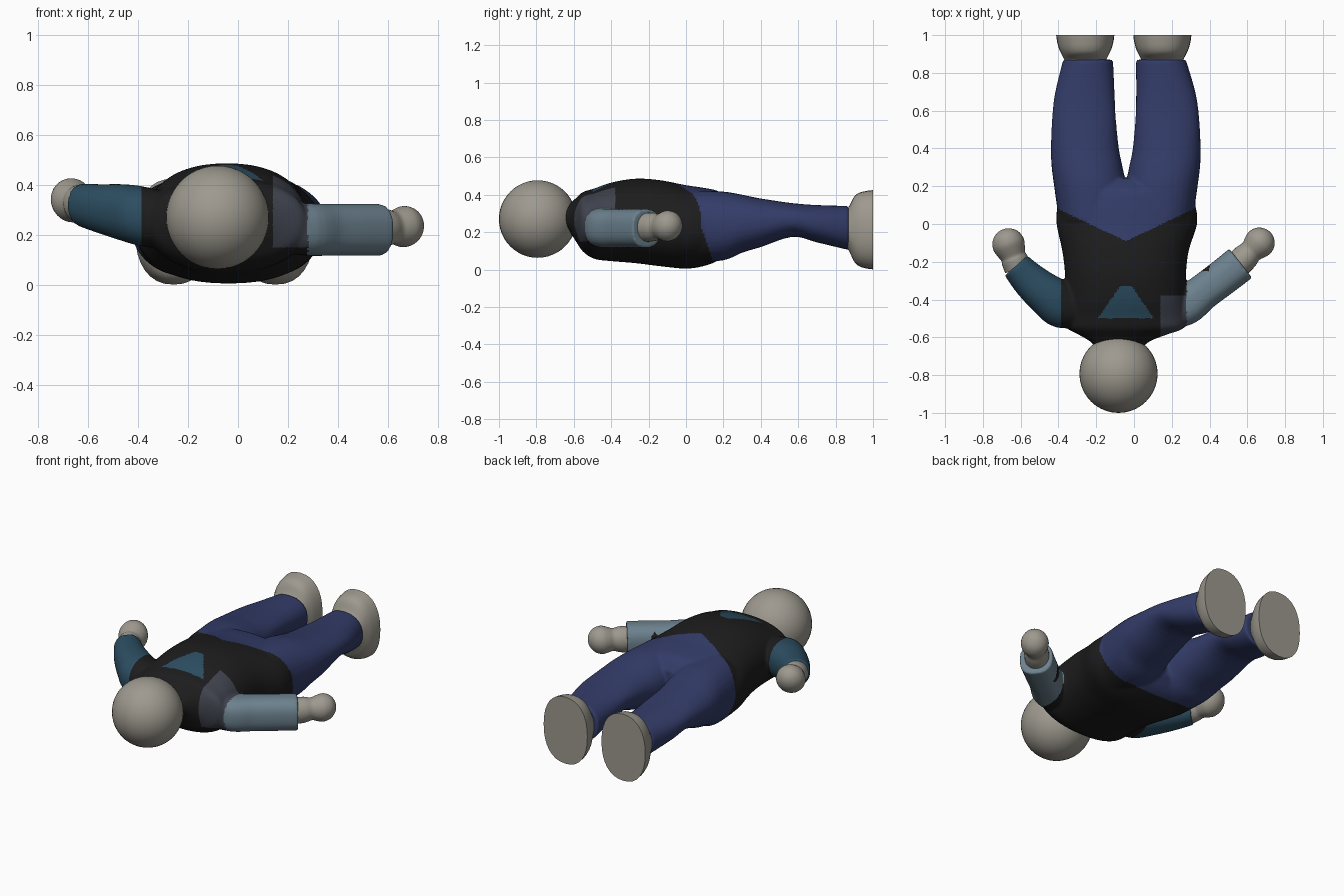
import bpy, math
from mathutils import Vector

if "Cube" in bpy.data.objects:
    bpy.data.objects.remove(bpy.data.objects["Cube"])

def material(name, r, g, b):
    m = bpy.data.materials.new(name)
    m.diffuse_color = (r, g, b, 1)
    m.use_nodes = True
    m.node_tree.nodes["Principled BSDF"].inputs["Base Color"].default_value = m.diffuse_color
    return m

SKIN = material("warm_grey", .34, .32, .275)
JACKET = material("black_cloth", .012, .012, .013)
TROUSERS = material("navy_cloth", .033, .045, .14)
TEAL = material("teal_cloth", .025, .075, .12)
PALE = material("pale_blue_cloth", .15, .22, .27)
SHADE = material("slate_cloth", .05, .055, .075)

def smooth(ob, angle=50):
    bpy.ops.object.select_all(action='DESELECT')
    ob.select_set(True)
    bpy.context.view_layer.objects.active = ob
    bpy.ops.object.shade_smooth_by_angle(angle=math.radians(angle))

def spline(rows, steps):
    """Catmull-Rom interpolation of section rows."""
    out = []
    for i in range(len(rows) - 1):
        p0, p1, p2, p3 = rows[max(i - 1, 0)], rows[i], rows[i + 1], rows[min(i + 2, len(rows) - 1)]
        for k in range(steps):
            t = k / steps
            out.append([.5 * (2 * b + (c - a) * t + (2 * a - 5 * b + 4 * c - d) * t * t
                              + (3 * b - a - 3 * c + d) * t ** 3)
                        for a, b, c, d in zip(p0, p1, p2, p3)])
    return out + [list(rows[-1])]

def loft(name, rows, mat=None, power=2.0, n=32, steps=4, turn=True):
    """Rows are x, y, z, half width, half height; rings follow the path or stay square to y."""
    rows = spline(rows, steps)
    verts, faces = [], []
    for i, (x, y, z, w, h) in enumerate(rows):
        a, b = rows[max(i - 1, 0)], rows[min(i + 1, len(rows) - 1)]
        side = Vector((b[1] - a[1], a[0] - b[0], 0)).normalized() if turn else Vector((1, 0, 0))
        for k in range(n):
            t = 2 * math.pi * k / n
            c, s = math.cos(t), math.sin(t)
            u = math.copysign(abs(c) ** (2 / power), c) * w
            v = math.copysign(abs(s) ** (2 / power), s) * h
            verts.append(Vector((x, y, z + v)) + side * u)
    for i in range(len(rows) - 1):
        for k in range(n):
            p, q = i * n + k, i * n + (k + 1) % n
            faces.append((p, q, q + n, p + n))
    faces.append(tuple(range(n))[::-1])
    faces.append(tuple(range((len(rows) - 1) * n, len(rows) * n)))
    me = bpy.data.meshes.new(name)
    me.from_pydata(verts, [], faces)
    ob = bpy.data.objects.new(name, me)
    bpy.context.collection.objects.link(ob)
    if mat:
        me.materials.append(mat)
    # consistent outward normals
    bpy.context.view_layer.objects.active = ob
    bpy.ops.object.select_all(action='DESELECT')
    ob.select_set(True)
    bpy.ops.object.mode_set(mode='EDIT')
    bpy.ops.mesh.select_all(action='SELECT')
    bpy.ops.mesh.normals_make_consistent(inside=False)
    bpy.ops.object.mode_set(mode='OBJECT')
    smooth(ob)
    return ob

MID = -.043  # body centre line

# torso and hips
torso = loft("clothed_body", [
    (-.08, -.66, .275, .12, .065), (-.075, -.62, .275, .16, .08), (-.06, -.585, .265, .235, .12),
    (-.045, -.55, .255, .31, .16),
    (-.045, -.49, .245, .322, .188), (-.045, -.40, .255, .318, .21), (-.045, -.27, .26, .32, .226),
    (-.045, -.14, .248, .335, .23), (-.038, 0, .228, .372, .223), (-.04, .10, .228, .365, .208),
    (-.045, .18, .235, .34, .18), (-.045, .24, .24, .22, .11)], power=2.25, n=48, turn=False)

# legs, mirrored about the centre line; the right ankle sits slightly further in
LEG = [(.175, .02, .23, .18, .195), (.19, .2, .233, .19, .184), (.205, .3, .245, .188, .155),
       (.217, .4, .25, .18, .13), (.222, .57, .265, .168, .09), (.217, .7, .245, .157, .10),
       (.2, .87, .222, .132, .118)]
parts = [loft("leg", [(MID + s * x - .025 * (s > 0) * y ** 4, y, z, w, h) for x, y, z, w, h in LEG],
              power=2.2, turn=False) for s in (-1, 1)]

# sleeves
parts.append(loft("left_sleeve", [
    (-.24, -.45, .25, .08, .11), (-.37, -.43, .272, .125, .12), (-.46, -.375, .29, .112, .113),
    (-.55, -.30, .305, .096, .098), (-.625, -.22, .32, .08, .086)], power=2.2))
parts.append(loft("right_sleeve", [
    (.17, -.48, .23, .08, .10), (.27, -.435, .222, .103, .105), (.36, -.365, .22, .096, .104),
    (.46, -.29, .22, .096, .104), (.565, -.208, .22, .098, .104)], power=2.5))

# fuse torso, legs and sleeves into one continuous surface
bpy.ops.object.select_all(action='DESELECT')
for ob in [torso] + parts:
    ob.select_set(True)
bpy.context.view_layer.objects.active = torso
bpy.ops.object.join()
torso.modifiers.clear()
rm = torso.modifiers.new("fuse", 'REMESH')
rm.mode = 'VOXEL'
rm.voxel_size = .0085
sm = torso.modifiers.new("soften", 'SMOOTH')
sm.iterations = 8
dg = bpy.context.evaluated_depsgraph_get()
torso.data = bpy.data.meshes.new_from_object(torso.evaluated_get(dg))
torso.modifiers.clear()
torso.data.materials.clear()
for m in (JACKET, TROUSERS, TEAL, SHADE, PALE):
    torso.data.materials.append(m)

# cloth colours: sleeves, trousers, open collar patch, slate shoulder
for p in torso.data.polygons:
    x, y, z = p.center
    dx = abs(x - MID)
    waist = .08 - .17 * max(0, 1 - dx / .36) if z > .23 else .08 + .35 * (.23 - z)
    p.material_index = 0
    if x < -.385 and y < -.15:
        p.material_index = 2
    elif x > .4 and y < -.1 or x > .28 and y < -.25:
        p.material_index = 4
    elif y > waist:
        p.material_index = 1
    elif z > .28 and -.50 < y < -.33 and dx < .03 + .7 * (-.33 - y):
        p.material_index = 2
    elif x > .14 and y < -.38 and z > .15:
        p.material_index = 3
smooth(torso, 60)

# head
bpy.ops.mesh.primitive_uv_sphere_add(segments=40, ring_count=24, radius=.207, location=(-.082, -.793, .27))
head = bpy.context.object
head.name = "head"
head.data.materials.append(SKIN)
smooth(head)

# mitten hands: palm stub swelling into a ball
def hand(name, start, ball, r):
    a, b = Vector(start), Vector(ball)
    d = (b - a).normalized()
    rows = [(*a, .071, .078), (*a.lerp(b, .35), .071, .076), (*(b - d * r * .8), r * .78, r * .82)]
    for ang in (-25, 0, 25, 45, 65, 80, 88):
        t = math.radians(ang)
        c = b + d * r * math.sin(t)
        rows.append((*c, r * math.cos(t), r * 1.02 * math.cos(t)))
    loft(name, rows, SKIN, steps=3)

hand("left_hand", (-.615, -.235, .317), (-.664, -.108, .338), .086)
hand("right_hand", (.55, -.215, .225), (.664, -.1, .233), .081)

# feet with flat soles
for name, x in (("left_foot", -.258), ("right_foot", .15)):
    loft(name, [(x, .855, .22, .105, .105), (x, .872, .218, .112, .12), (x, .90, .216, .126, .175),
                (x, .93, .214, .14, .198), (x, .97, .213, .15, .208), (x, 1.0, .213, .154, .212)],
         SKIN, 2.3)
